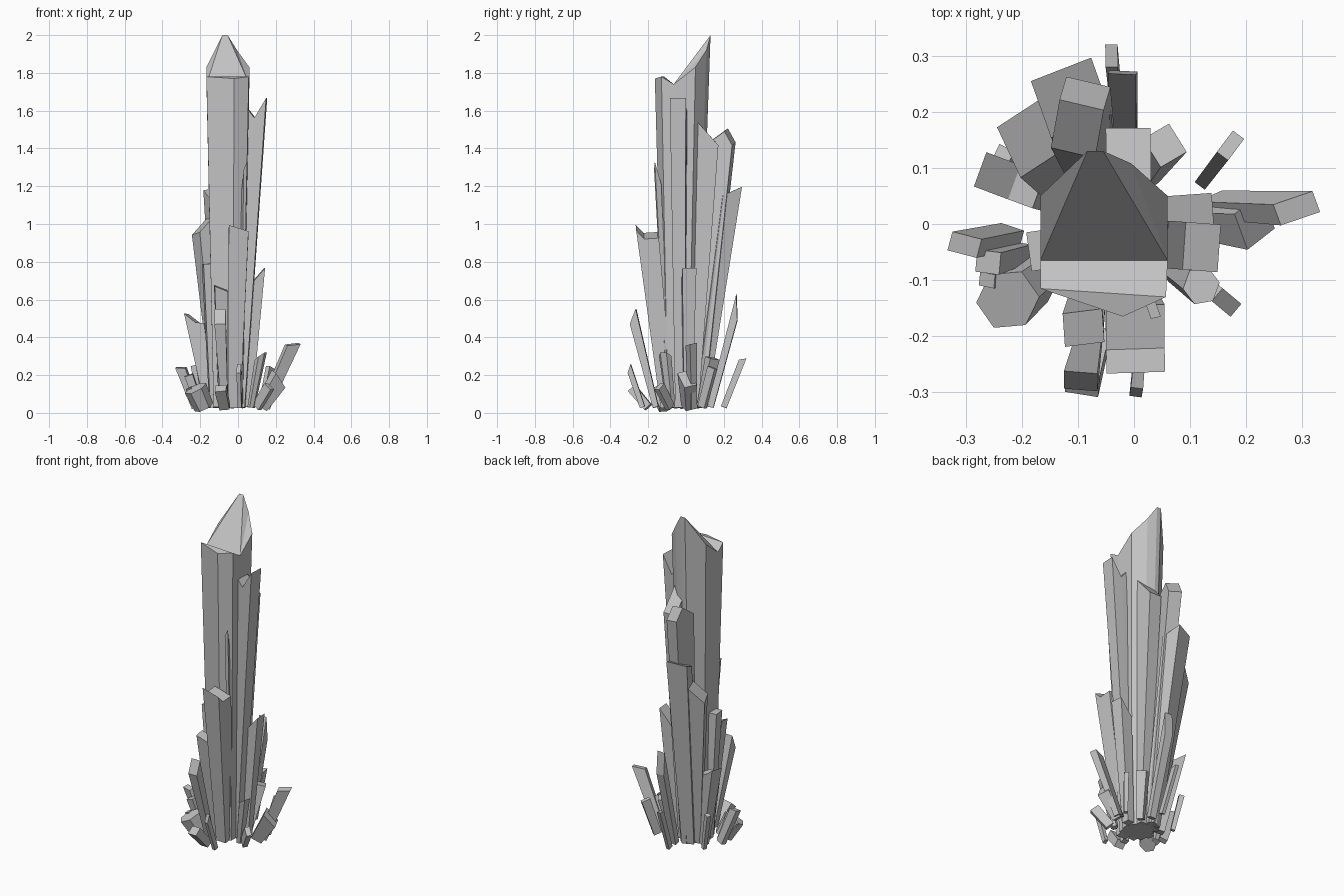
import bpy, bmesh, math
from mathutils import Vector

if "Cube" in bpy.data.objects:
    bpy.data.objects.remove(bpy.data.objects["Cube"], do_unlink=True)

stone = bpy.data.materials.new("grey_crystal")
stone.use_nodes = True
GREY = (0.55, 0.55, 0.55, 1)
stone.diffuse_color = GREY
stone.node_tree.nodes["Principled BSDF"].inputs["Base Color"].default_value = GREY


def build(name, bottom, top, caps):
    """Skin two matching rings; caps lists the faces closing the top ring."""
    bm = bmesh.new()
    low = [bm.verts.new(p) for p in bottom]
    high = [bm.verts.new(p) for p in top]
    n = len(low)
    for i in range(n):
        j = (i + 1) % n
        bm.faces.new((low[i], low[j], high[j], high[i]))
    bm.faces.new(low[::-1])
    for cap in caps:
        bm.faces.new([high[i] for i in cap])
    bmesh.ops.recalc_face_normals(bm, faces=bm.faces)
    mesh = bpy.data.meshes.new(name)
    bm.to_mesh(mesh)
    bm.free()
    mesh.materials.append(stone)
    bpy.context.collection.objects.link(bpy.data.objects.new(name, mesh))


def shard(name, base, top, size, yaw=0, slope=(0, 0), taper=0.6, sides=4, fold=None):
    """Leaning prism: yaw turns it in degrees, slope tilts the cut tip,
    fold = (place, rise) adds a ridge or notch across a four-sided tip."""
    a, b = Vector((*base, 0.03)), Vector(top)
    axis = (b - a).normalized()
    u = Vector((math.cos(math.radians(yaw)), math.sin(math.radians(yaw)), 0))
    u = (u - axis * u.dot(axis)).normalized()
    v = axis.cross(u)
    reach = math.sqrt(2) if sides == 4 else 1
    outline = []
    for i in range(sides):
        t = math.tau * (i + 0.5) / sides
        outline.append((math.cos(t) * reach, math.sin(t) * reach, 0))
    caps = [range(sides)]
    if fold:
        place, rise = fold
        outline.insert(3, (place, -1, rise))
        outline.insert(1, (place, 1, rise))
        caps = [(0, 1, 4, 5), (1, 2, 3, 4)]
    bottom, ring = [], []
    for cu, cv, lift in outline:
        off = u * cu * size[0] / 2 + v * cv * size[1] / 2
        bottom.append(a + off * taper)
        ring.append(b + off + axis * (cu * slope[0] + cv * slope[1] + lift))
    build(name, bottom, ring, caps)


# Main column: widening body, grooved front lip and a pointed rear tip
ring = [(-.167, -.115, 1.78), (-.02, -.165, 1.77), (.057, -.13, 1.78),
        (.06, -.065, 1.74), (.06, .05, 1.83), (-.005, .108, 1.92), (-.055, .13, 2),
        (-.083, .13, 2), (-.167, .05, 1.83), (-.167, -.065, 1.74)]
foot = [(-.05 + (x + .05) * .68, -.03 + (y + .02) * .6, .03) for x, y, z in ring]
build("main_column", foot, ring,
      [(0, 1, 2), (0, 2, 3, 9), (9, 3, 6, 7), (3, 4, 5), (3, 5, 6), (7, 8, 9)])

# Tall shards hugging the column
shard("tall_left_shard", (.01, -.03), (.105, -.04, 1.635), (.09, .085), -4, (.035, 0),
      fold=(-.25, -.065))
shard("back_tall_shard", (-.02, .03), (-.01, .115, 1.48), (.08, .12), 0, (0, -.06))
shard("back_high_shard", (-.06, .06), (-.095, .19, 1.43), (.13, .08), 78, (0, .01),
      fold=(.25, .07))
shard("back_broad_shard", (-.07, .07), (-.112, .225, 1.165), (.115, .1), 20, (.01, .03))
shard("back_right_shard", (-.09, .04), (-.178, .157, 1), (.11, .1), 25, (.05, 0))
shard("front_tall_shard", (-.02, -.1), (.003, -.205, .96), (.115, .105), 90, (-.025, .015),
      fold=(-.35, -.03))
shard("front_spike", (.015, -.09), (.033, -.15, 1.25), (.018, .03), 20, (.02, -.06))
shard("left_shard", (.05, .01), (.1, .015, .72), (.075, .075), 4, (.05, 0))

# Middle shards
shard("right_shard", (-.13, -.03), (-.155, -.045, .79), (.065, .07), 8)
shard("right_back_shard", (-.14, .04), (-.222, .078, .5), (.1, .065), -20, (-.035, 0),
      fold=(.1, -.02))
shard("front_right_shard", (-.08, -.1), (-.09, -.185, .66), (.07, .06), 4, (-.015, 0))
shard("front_right_low_shard", (-.07, -.16), (-.095, -.28, .51), (.06, .05), -4, (0, .035))
shard("back_middle_shard", (-.015, .13), (-.02, .27, .56), (.05, .04), -3, (0, -.065), .8)
shard("back_left_shard", (.02, .08), (.055, .14, .29), (.055, .06), 32)

# Short shards fanning out at the foot
shard("left_long_shard", (.14, .035), (.29, .028, .363), (.065, .04), 20, (.018, 0), .8)
shard("left_wide_shard", (.12, .01), (.215, .005, .18), (.09, .07), 20, (-.02, 0), .7)
shard("left_front_shard", (.07, -.08), (.12, -.11, .3), (.055, .07), -20, (.03, 0), .7, 6)
shard("left_front_stub", (.1, -.085), (.165, -.14, .14), (.055, .03), -40, (0, 0), .9)
shard("left_back_stub", (.13, .085), (.172, .14, .24), (.05, .025), 53, (0, 0), .9)
shard("right_wide_stub", (-.18, -.1), (-.225, -.135, .13), (.13, .11), 35, (0, 0), .85, 6)
shard("right_long_stub", (-.22, -.02), (-.302, -.037, .24), (.05, .035), -15, (-.01, 0), .9)
shard("right_thin_shard", (-.2, -.05), (-.26, -.068, .2), (.045, .04), -5, (0, 0), .8)
shard("right_tiny_stub", (-.21, -.08), (-.262, -.1, .13), (.03, .025), -5, (0, 0), .9)
shard("right_back_stub", (-.19, .1), (-.232, .125, .25), (.03, .025), -25, (0, 0), .8)
shard("front_stub", (-.07, -.2), (-.092, -.285, .13), (.06, .05), -5, (0, 0), .9)
shard("front_thin_shard", (.01, -.23), (.004, -.3, .235), (.022, .03), -8, (0, .02), .9)
shard("back_thin_shard", (-.03, .2), (-.04, .3, .285), (.022, .035), 0, (0, .01), .9)
